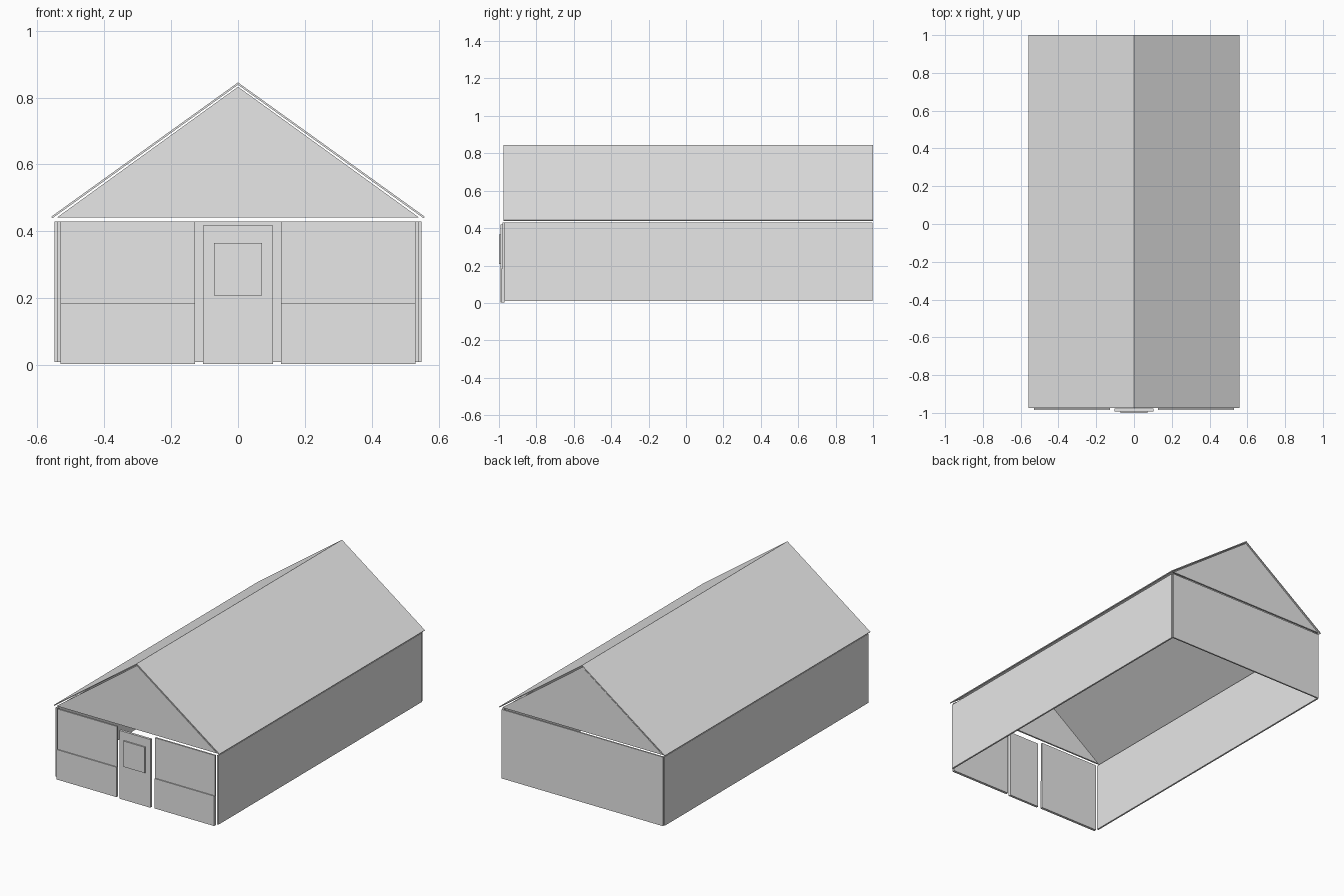
import bpy
import bmesh

cube = bpy.data.objects.get("Cube")
if cube:
    bpy.data.objects.remove(cube, do_unlink=True)

grey = bpy.data.materials.new("light grey")
grey.use_nodes = True
color = (0.8, 0.8, 0.8, 1)
grey.diffuse_color = color
grey.node_tree.nodes["Principled BSDF"].inputs["Base Color"].default_value = color


def prism(name, profile, y0, y1):
    """Extrude an x-z profile from y0 to y1."""
    bm = bmesh.new()
    face = bm.faces.new([bm.verts.new((x, y0, z)) for x, z in profile])
    side = bmesh.ops.extrude_face_region(bm, geom=[face])["geom"]
    verts = [v for v in side if isinstance(v, bmesh.types.BMVert)]
    bmesh.ops.translate(bm, vec=(0, y1 - y0, 0), verts=verts)
    bmesh.ops.recalc_face_normals(bm, faces=bm.faces)
    mesh = bpy.data.meshes.new(name)
    bm.to_mesh(mesh)
    bm.free()
    mesh.materials.append(grey)
    obj = bpy.data.objects.new(name, mesh)
    bpy.context.collection.objects.link(obj)
    return obj


def box(name, x0, x1, y0, y1, z0, z1):
    return prism(name, [(x0, z0), (x1, z0), (x1, z1), (x0, z1)], y0, y1)


WALL_BASE, WALL_TOP = 0.01, 0.43

# Mirrored parts: side walls, front panels, roof slopes
for side, s in (("left", 1), ("right", -1)):
    box(side + "_wall", s * 0.538, s * 0.548, -0.97, 0.988, WALL_BASE, WALL_TOP)
    box(side + "_front_upper_panel", s * 0.128, s * 0.53, -0.98, -0.97, 0.185, WALL_TOP)
    box(side + "_front_lower_panel", s * 0.128, s * 0.53, -0.986, -0.97, 0.003, 0.185)
    prism(side + "_roof_slope",
          [(0, 0.845), (s * 0.558, 0.444), (s * 0.555, 0.439), (0, 0.838)],
          -0.975, 1.0)

# Back wall
box("back_wall", -0.543, 0.543, 0.988, 0.997, WALL_BASE, WALL_TOP)

# Gables under the roof
gable = [(-0.54, 0.442), (0.54, 0.442), (0, 0.832)]
prism("front_gable", gable, -0.972, -0.962)
prism("back_gable", gable, 0.986, 0.996)

# Door with raised window plate
box("door", -0.104, 0.104, -0.992, -0.977, 0.003, 0.418)
box("door_window", -0.072, 0.072, -1.0, -0.992, 0.208, 0.365)
